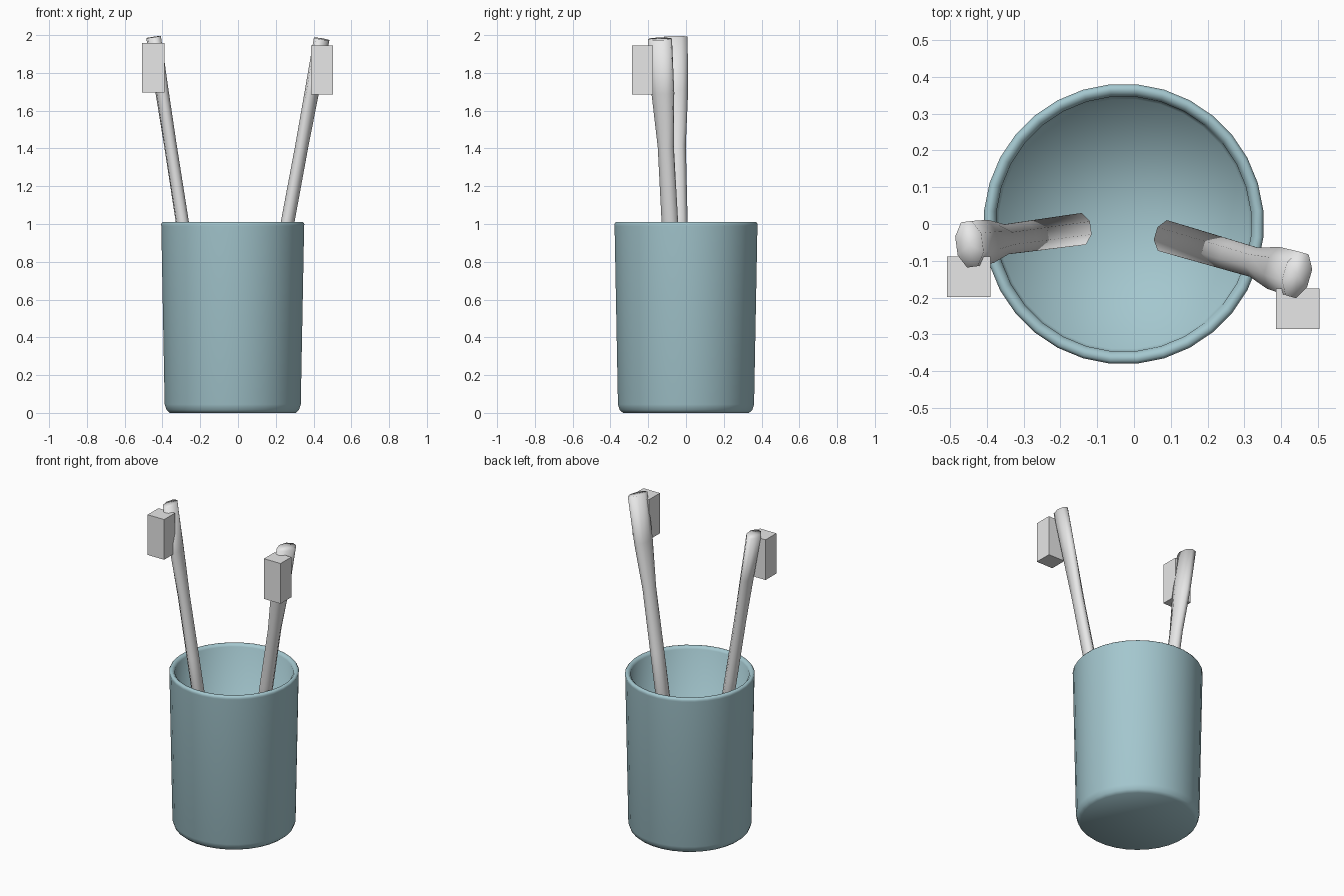
import bpy, bmesh, math
from mathutils import Vector

cube = bpy.data.objects.get("Cube")
if cube:
    bpy.data.objects.remove(cube)


def material(name, rgb):
    mat = bpy.data.materials.new(name)
    mat.use_nodes = True
    mat.diffuse_color = (*rgb, 1)
    mat.node_tree.nodes["Principled BSDF"].inputs["Base Color"].default_value = (*rgb, 1)
    return mat


teal = material("dusty teal", (0.37, 0.57, 0.62))
pale = material("pale grey", (0.8, 0.8, 0.8))


def loft(name, rings, mat, smooth_angle):
    """Skin closed rings of points and close both ends with a centre fan."""
    bm = bmesh.new()
    loops = [[bm.verts.new(p) for p in ring] for ring in rings]
    n = len(loops[0])
    for a, b in zip(loops, loops[1:]):
        for i in range(n):
            j = (i + 1) % n
            bm.faces.new((a[i], a[j], b[j], b[i]))
    for loop in (loops[0], loops[-1]):
        centre = bm.verts.new(sum((v.co for v in loop), Vector()) / n)
        for i in range(n):
            bm.faces.new((loop[i], loop[(i + 1) % n], centre))
    bmesh.ops.recalc_face_normals(bm, faces=bm.faces)
    mesh = bpy.data.meshes.new(name)
    bm.to_mesh(mesh)
    bm.free()
    mesh.materials.append(mat)
    obj = bpy.data.objects.new(name, mesh)
    bpy.context.collection.objects.link(obj)
    bpy.ops.object.select_all(action='DESELECT')
    obj.select_set(True)
    bpy.context.view_layer.objects.active = obj
    bpy.ops.object.shade_smooth_by_angle(angle=math.radians(smooth_angle))
    return obj


def ellipse(centre, u, v, sides):
    angles = [math.tau * (i + 0.5) / sides for i in range(sides)]
    return [centre + u * math.cos(a) + v * math.sin(a) for a in angles]


# Cup: outside from the base up, over the rim, and down to the inner floor
X, Y = Vector((1, 0, 0)), Vector((0, 1, 0))
cup_profile = [(0.335, 0), (0.352, 0.015), (0.362, 0.045), (0.38, 0.99), (0.381, 1.0),
               (0.374, 1.01), (0.36, 1.01), (0.347, 0.995), (0.34, 0.06)]
loft("cup", [ellipse(Vector((-0.028, 0, z)), X * r, Y * r, 32) for r, z in cup_profile],
     teal, 120)

# Handle half widths along the length: (fraction, across, through)
handle_profile = [(0, 0.047, 0.036), (0.5, 0.045, 0.035), (0.7, 0.044, 0.034),
                  (0.85, 0.064, 0.035), (1, 0.067, 0.039)]


def toothbrush(side, foot, tip, bristle_centre):
    foot, tip = Vector(foot), Vector(tip)
    axis = (tip - foot).normalized()
    across = axis.cross(Vector((0, 0, 1))).normalized()
    through = axis.cross(across)
    loft(side + "_brush_handle",
         [ellipse(foot.lerp(tip, t), across * a, through * b, 8)
          for t, a, b in handle_profile], pale, 120)
    # Bristle block on the front of the head
    bpy.ops.mesh.primitive_cube_add(size=1, location=bristle_centre)
    block = bpy.context.object
    block.name = side + "_brush_bristles"
    block.scale = (0.118, 0.11, 0.26)
    block.data.materials.append(pale)


toothbrush("right", (-0.15, -0.015, 0.08), (-0.447, -0.055, 1.99), (-0.449, -0.143, 1.827))
toothbrush("left", (0.09, -0.035, 0.08), (0.443, -0.138, 1.98), (0.445, -0.23, 1.815))
